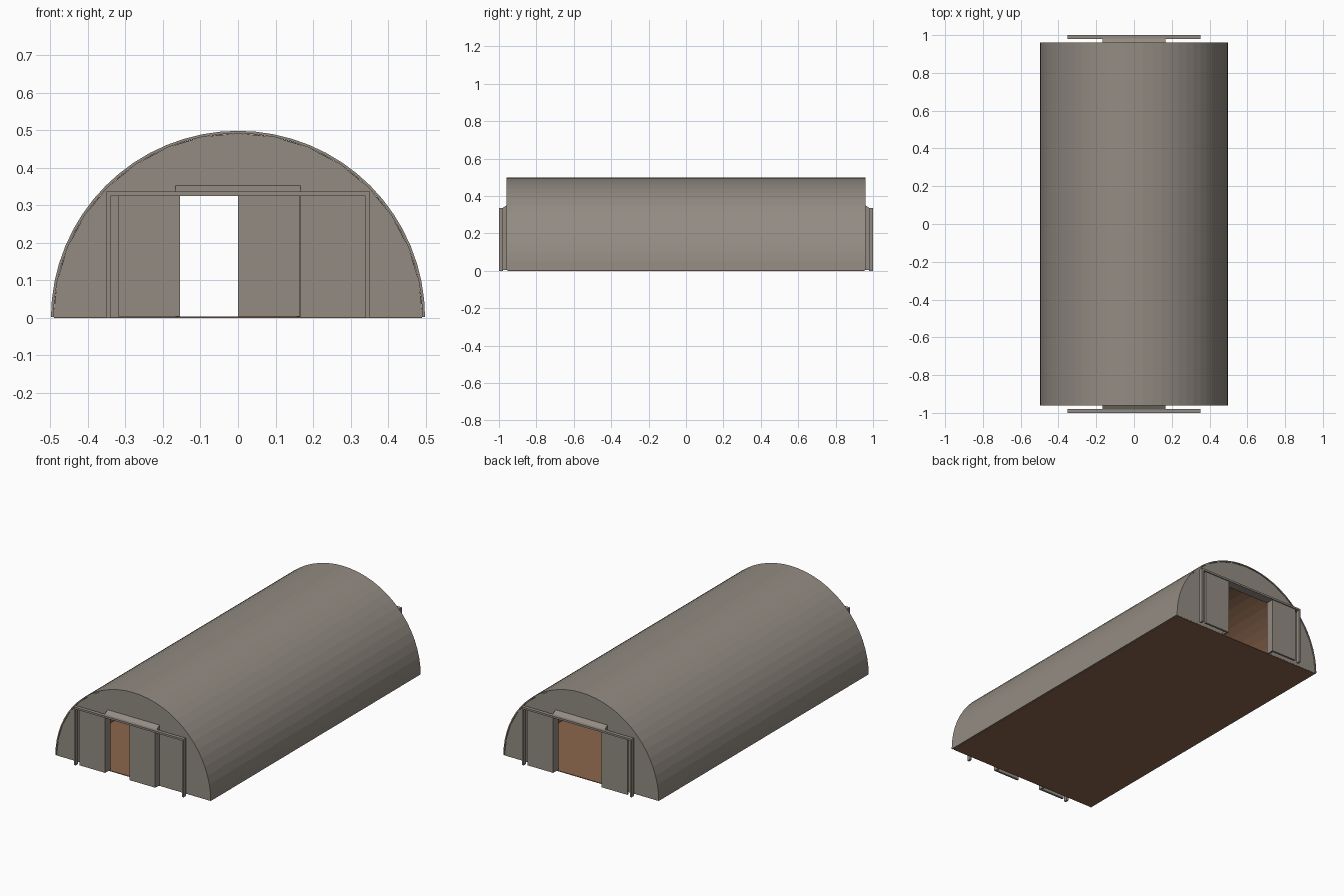
import bpy, bmesh, math

if "Cube" in bpy.data.objects:
    bpy.data.objects.remove(bpy.data.objects["Cube"])


def material(name, rgb):
    m = bpy.data.materials.new(name)
    m.diffuse_color = (*rgb, 1)
    m.use_nodes = True
    m.node_tree.nodes["Principled BSDF"].inputs["Base Color"].default_value = m.diffuse_color
    return m


GREY = material("weathered grey", (0.29, 0.26, 0.225))
BROWN = material("rust brown", (0.26, 0.135, 0.075))


def prism(name, profile, a, b, axis, mat):
    """Extrude a 2D profile: axis 'y' takes (x, z) points, axis 'x' takes (y, z)."""
    bm = bmesh.new()
    ends = []
    for t in (a, b):
        ends.append([bm.verts.new((u, t, v) if axis == 'y' else (t, u, v)) for u, v in profile])
    n = len(profile)
    bm.faces.new(ends[0])
    bm.faces.new(ends[1][::-1])
    for i in range(n):
        j = (i + 1) % n
        bm.faces.new((ends[0][i], ends[1][i], ends[1][j], ends[0][j]))
    bmesh.ops.recalc_face_normals(bm, faces=bm.faces)
    me = bpy.data.meshes.new(name)
    bm.to_mesh(me)
    bm.free()
    me.materials.append(mat)
    ob = bpy.data.objects.new(name, me)
    bpy.context.collection.objects.link(ob)
    return ob


def box(name, x0, x1, y0, y1, z0, z1, mat=GREY):
    return prism(name, [(x0, z0), (x1, z0), (x1, z1), (x0, z1)], y0, y1, 'y', mat)


def arc(r, n, z0=0.003):
    pts = []
    for i in range(n + 1):
        t = math.pi * i / n
        pts.append((r * math.cos(t), max(z0, r * math.sin(t))))
    return pts


# Barrel roof and brown inner lining
prism("barrel_roof", arc(0.498, 32) + arc(0.491, 32)[::-1], -0.96, 0.96, 'y', GREY)
prism("inner_lining", arc(0.4905, 32) + arc(0.487, 32)[::-1], -0.945, 0.945, 'y', BROWN)

# Floor slab
box("floor", -0.49, 0.49, -0.955, 0.955, 0.0, 0.004, BROWN)

OPEN_X, OPEN_Z = 0.156, 0.325
opening = [(-OPEN_X, 0.003), (-OPEN_X, OPEN_Z), (OPEN_X, OPEN_Z), (OPEN_X, 0.003)]

for s, end in ((-1, "front"), (1, "back")):
    # End wall with doorway, brown on the inside
    prism(end + "_wall", arc(0.4915, 16) + opening, s * 0.956, s * 0.950, 'y', GREY)
    prism(end + "_wall_lining", arc(0.4905, 16) + opening, s * 0.950, s * 0.946, 'y', BROWN)

    # Doorway surround with sloping hood
    prism(end + "_hood", [(s * 0.955, OPEN_Z), (s * 0.955, 0.353), (s * 0.981, 0.336), (s * 0.981, OPEN_Z)],
          -0.166, 0.166, 'x', GREY)
    for side, k in (("left", -1), ("right", 1)):
        box(f"{end}_{side}_jamb", k * OPEN_X, k * 0.166, s * 0.955, s * 0.981, 0.003, OPEN_Z)

    # Sliding door rail and its posts
    box(end + "_rail", -0.352, 0.352, s * 0.979, s * 1.0, OPEN_Z, 0.336)
    for side, k in (("left", -1), ("right", 1)):
        box(f"{end}_{side}_post", k * 0.34, k * 0.352, s * 0.979, s * 1.0, 0.0, OPEN_Z)

    # Sliding doors: the front right one is half closed
    box(end + "_left_door", -0.32, -0.155, s * 0.982, s * 0.994, 0.004, OPEN_Z)
    x = 0.0 if s < 0 else 0.155
    box(end + "_right_door", x, x + 0.165, s * 0.982, s * 0.994, 0.004, OPEN_Z)
